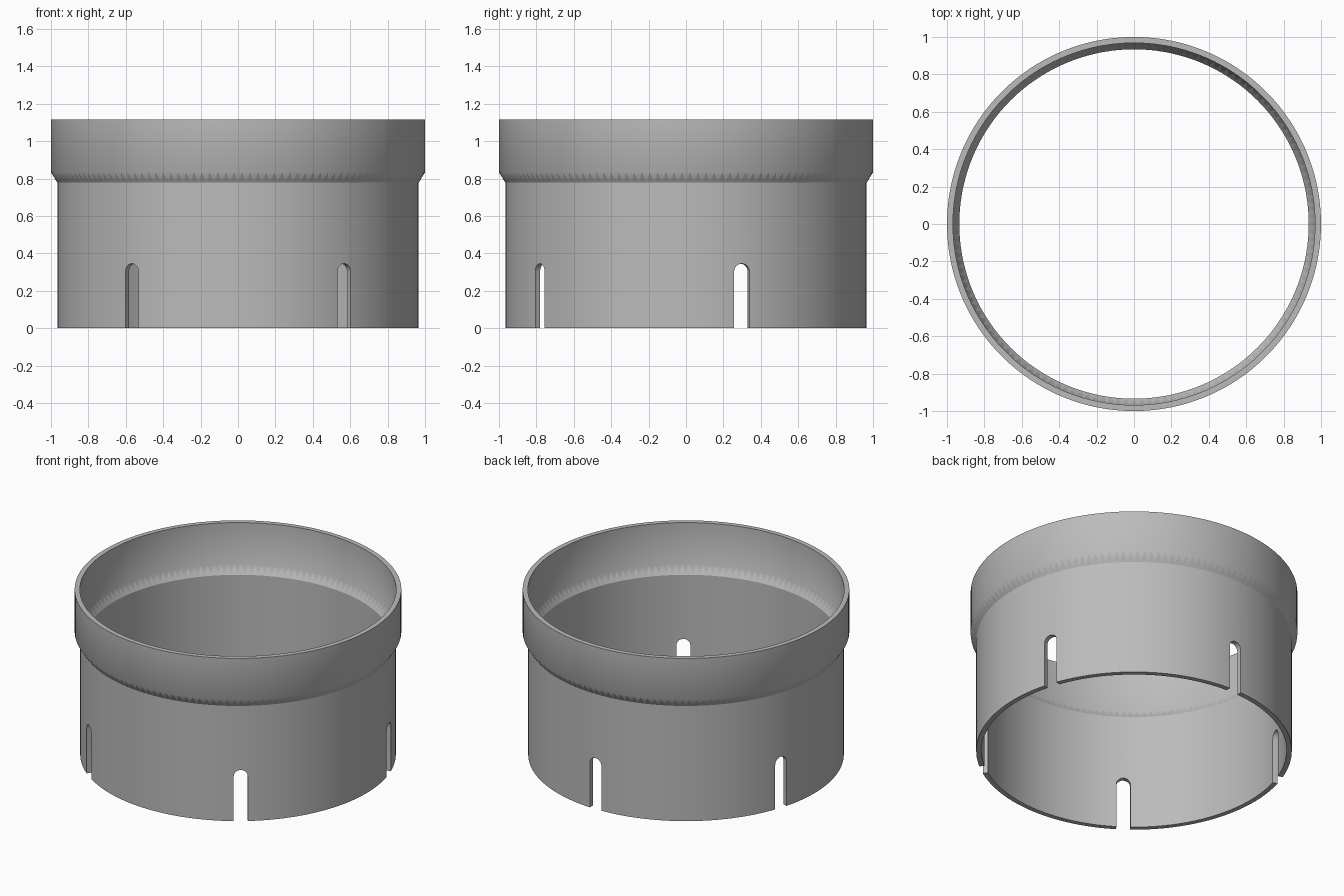
import bpy, bmesh, math
from mathutils import Matrix

cube = bpy.data.objects.get("Cube")
if cube:
    bpy.data.objects.remove(cube, do_unlink=True)

SEGMENTS = 144
STEP = math.tau / SEGMENTS
HEIGHT, FLARE_LOW, FLARE_HIGH = 1.115, 0.778, 0.833
OUTER, WALL, NECK = 1.0, 0.032, 0.966


def make_object(name, bm):
    bmesh.ops.recalc_face_normals(bm, faces=bm.faces[:])
    mesh = bpy.data.meshes.new(name)
    bm.to_mesh(mesh)
    bm.free()
    obj = bpy.data.objects.new(name, mesh)
    bpy.context.collection.objects.link(obj)
    return obj


def ring(bm, radius, z, shift):
    return [bm.verts.new((radius * math.cos((i + shift) * STEP),
                          radius * math.sin((i + shift) * STEP), z))
            for i in range(SEGMENTS)]


# Collar: closed wall profile turned about z, upper rings shifted half a step
profile = [(NECK, 0, 0), (NECK, FLARE_LOW, 0),
           (OUTER, FLARE_HIGH, 0.5), (OUTER, HEIGHT, 0.5),
           (OUTER - WALL, HEIGHT, 0.5), (OUTER - WALL, FLARE_HIGH, 0.5),
           (NECK - WALL, FLARE_LOW, 0), (NECK - WALL, 0, 0)]
bm = bmesh.new()
rings = [ring(bm, *point) for point in profile]
for k, a in enumerate(rings):
    nxt = (k + 1) % len(rings)
    b = rings[nxt]
    low, high = (a, b) if profile[k][2] < profile[nxt][2] else (b, a)
    for i in range(SEGMENTS):
        j = (i + 1) % SEGMENTS
        if profile[k][2] == profile[nxt][2]:
            bm.faces.new((a[i], a[j], b[j], b[i]))
        else:
            # Flare made of interlocking triangles
            bm.faces.new((low[i], low[j], high[i]))
            bm.faces.new((low[j], high[j], high[i]))
collar = make_object("collar", bm)

# Five round-topped slots cut up from the lower rim
SLOT_HALF, SLOT_TOP, ARCH = 0.043, 0.345, 16
outline = [(SLOT_HALF, -0.1)]
outline += [(SLOT_HALF * math.cos(math.pi * i / ARCH),
             SLOT_TOP - SLOT_HALF + SLOT_HALF * math.sin(math.pi * i / ARCH))
            for i in range(ARCH + 1)]
outline += [(-SLOT_HALF, -0.1)]
bm = bmesh.new()
for n in range(5):
    turn = Matrix.Rotation(math.radians(90 + 72 * n), 4, 'Z')
    face = bm.faces.new([bm.verts.new((0.8, y, z)) for y, z in outline])
    new = bmesh.ops.extrude_face_region(bm, geom=[face])["geom"]
    far = [v for v in new if isinstance(v, bmesh.types.BMVert)]
    bmesh.ops.translate(bm, verts=far, vec=(0.3, 0, 0))
    bmesh.ops.transform(bm, matrix=turn, verts=list(set(far) | set(face.verts)))
cutter = make_object("slot_cutter", bm)
cutter.hide_render = True

bpy.context.view_layer.objects.active = collar
collar.select_set(True)
cut = collar.modifiers.new("slots", 'BOOLEAN')
cut.operation = 'DIFFERENCE'
cut.solver = 'EXACT'
cut.object = cutter
bpy.ops.object.modifier_apply(modifier=cut.name)
bpy.data.objects.remove(cutter, do_unlink=True)

# Smooth walls, crisp rims, flat upward teeth around the flare
bpy.ops.object.shade_smooth_by_angle(angle=math.radians(40))
for p in collar.data.polygons:
    heights = [collar.data.vertices[v].co.z for v in p.vertices]
    lows = sum(abs(z - FLARE_LOW) < 0.001 for z in heights)
    if lows == 2 and max(heights) > FLARE_LOW + 0.01:
        p.use_smooth = False

# Single plain grey
grey = bpy.data.materials.new("plain grey")
colour = (0.5, 0.5, 0.5, 1)
grey.diffuse_color = colour
grey.use_nodes = True
grey.node_tree.nodes["Principled BSDF"].inputs["Base Color"].default_value = colour
collar.data.materials.clear()
collar.data.materials.append(grey)
